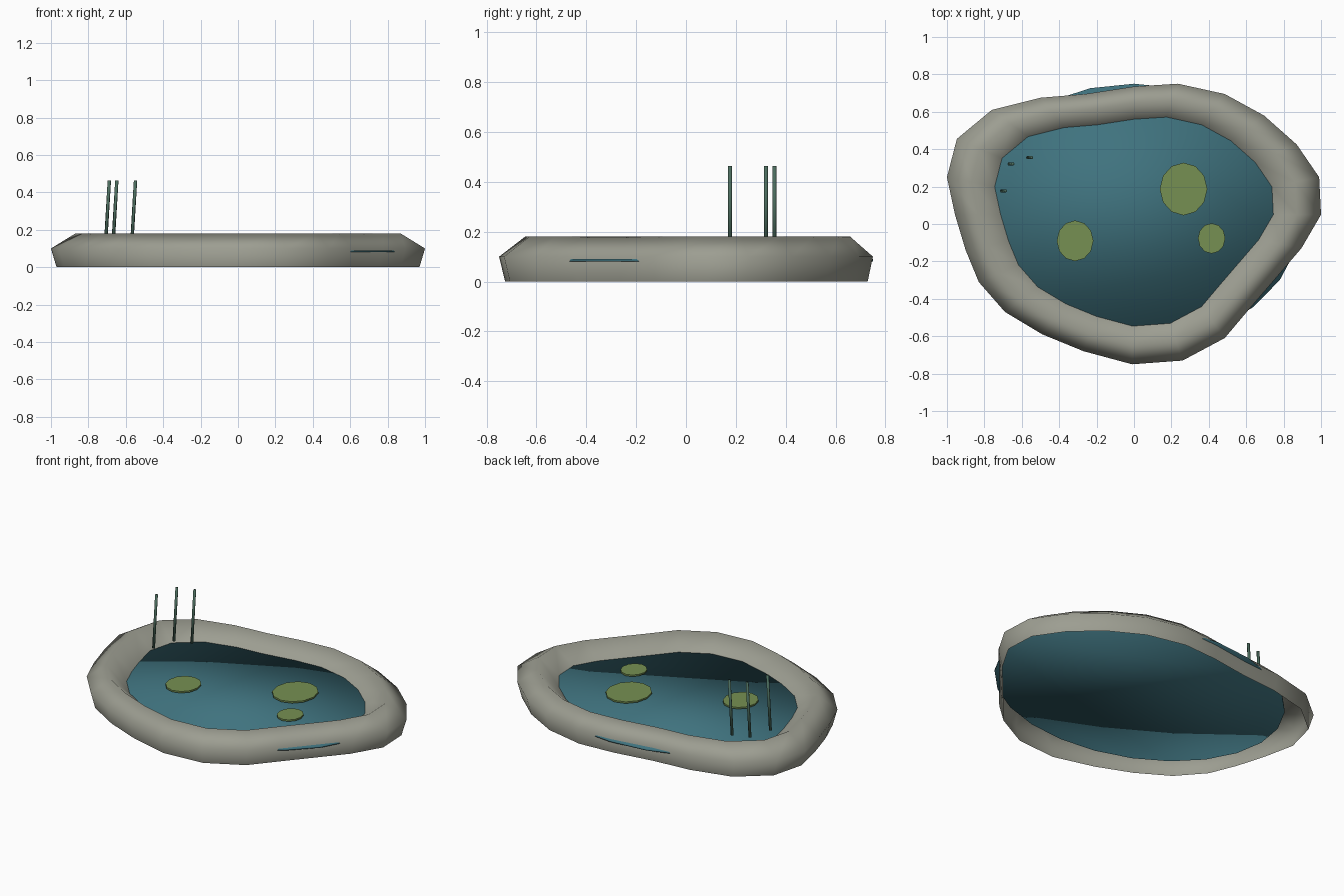
import bpy, bmesh
from math import cos, sin, pi

if "Cube" in bpy.data.objects:
    bpy.data.objects.remove(bpy.data.objects["Cube"])

CY = 0.05  # pond centre in y


def material(name, rgb):
    m = bpy.data.materials.new(name)
    m.diffuse_color = (*rgb, 1)
    m.use_nodes = True
    m.node_tree.nodes["Principled BSDF"].inputs["Base Color"].default_value = m.diffuse_color
    return m


def finish(bm, name, mat, smooth):
    mesh = bpy.data.meshes.new(name)
    bm.normal_update()
    for f in bm.faces:
        f.smooth = smooth
    bm.to_mesh(mesh)
    bm.free()
    mesh.materials.append(mat)
    ob = bpy.data.objects.new(name, mesh)
    bpy.context.collection.objects.link(ob)
    return ob


def disc(name, mat, x, y, z0, z1, rx, ry, sides, smooth, lean=0.0):
    """Upright elliptical cylinder, optionally sheared in x."""
    bm = bmesh.new()
    rings = []
    for z, dx in ((z0, -lean / 2), (z1, lean / 2)):
        rings.append([bm.verts.new((x + dx + rx * cos(2 * pi * i / sides),
                                    y + ry * sin(2 * pi * i / sides), z))
                      for i in range(sides)])
    lo, hi = rings
    for i in range(sides):
        j = (i + 1) % sides
        bm.faces.new((lo[i], lo[j], hi[j], hi[i]))
    bm.faces.new(hi)
    bm.faces.new(lo[::-1])
    return finish(bm, name, mat, smooth)


stone = material("stone", (0.335, 0.34, 0.285))
blue = material("water", (0.05, 0.17, 0.21))
leaf = material("leaf", (0.18, 0.28, 0.085))
stem = material("stem", (0.07, 0.15, 0.11))

# Stone rim: irregular outline swept through an open profile (scale, height)
outline = [(1.0, .05), (.99, .25), (.87, .425), (.695, .58), (.485, .695), (.235, .75),
           (0, .735), (-.26, .695), (-.5, .675), (-.76, .61), (-.947, .455), (-1, .25),
           (-.957, .05), (-.9, -.14), (-.83, -.31), (-.69, -.47), (-.49, -.59), (-.27, -.68),
           (-.01, -.75), (.26, -.73), (.485, -.61), (.62, -.45), (.775, -.27), (.895, -.13)]
profile = [(.97, 0), (1, .1), (.87, .18), (.745, .09)]
bm = bmesh.new()
rings = [[bm.verts.new((x * k, CY + (y - CY) * k, z)) for x, y in outline] for k, z in profile]
n = len(outline)
for a, b in zip(rings, rings[1:]):
    for i in range(n):
        j = (i + 1) % n
        bm.faces.new((a[i], a[j], b[j], b[i]))
finish(bm, "stone_rim", stone, True)

# Water surface
disc("water", blue, 0, CY, .08, .09, .9, .7, 24, True)

# Lily pads
for i, (x, y, r) in enumerate([(-.315, -.09, .098), (.265, .187, .127), (.415, -.077, .073)]):
    disc(f"lily_pad_{i + 1}", leaf, x, y, .098, .108, r, r * 1.11, 12, False)

# Reeds
for i, (x, y) in enumerate([(-.698, .177), (-.658, .321), (-.558, .355)]):
    disc(f"reed_{i + 1}", stem, x, y, .125, .463, .009, .009, 6, True, lean=.02)
